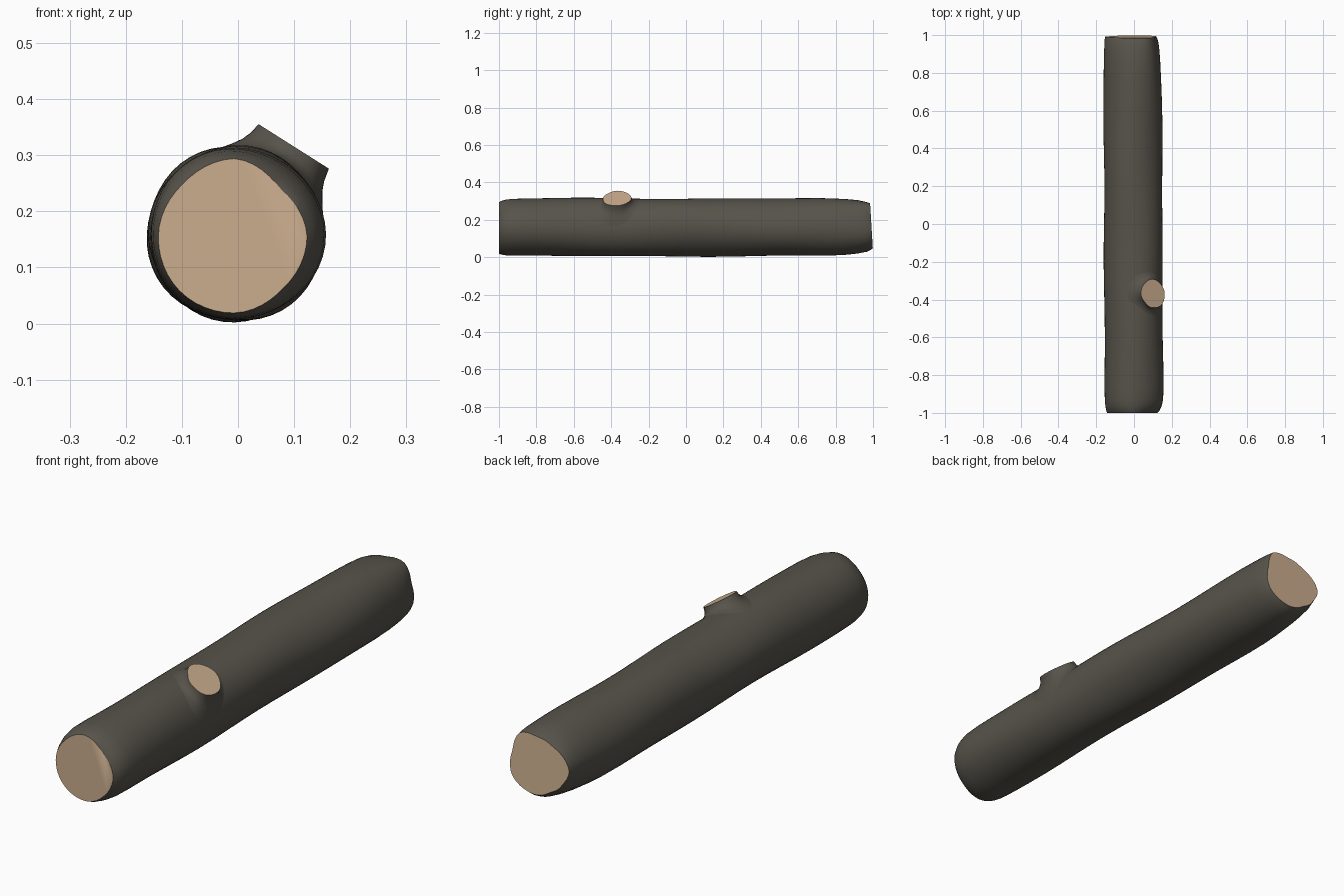
import bpy, bmesh, math
from mathutils import Vector

if "Cube" in bpy.data.objects:
    bpy.data.objects.remove(bpy.data.objects["Cube"])

N = 48


def material(name, rgb):
    m = bpy.data.materials.new(name)
    m.diffuse_color = (*rgb, 1)
    m.use_nodes = True
    m.node_tree.nodes["Principled BSDF"].inputs["Base Color"].default_value = m.diffuse_color
    return m


bark = material("dark bark", (0.095, 0.087, 0.070))
wood = material("cut wood", (0.60, 0.42, 0.27))


def radius(table, a):
    """Smooth periodic radius from (degrees, radius) pairs."""
    d = math.degrees(a) % 360
    t = [(table[-1][0] - 360, table[-1][1])] + table + [(table[0][0] + 360, table[0][1])]
    for (a0, r0), (a1, r1) in zip(t, t[1:]):
        if a0 <= d <= a1:
            s = (d - a0) / (a1 - a0)
            s = s * s * (3 - 2 * s) * 0.6 + s * 0.4
            return r0 + (r1 - r0) * s


def loft(name, rings, cap_start, cap_end):
    bm = bmesh.new()
    vr = [[bm.verts.new(p) for p in ring] for ring in rings]
    for a, b in zip(vr, vr[1:]):
        for i in range(N):
            j = (i + 1) % N
            bm.faces.new((a[i], a[j], b[j], b[i]))
    for ring, use in ((vr[0], cap_start), (vr[-1], cap_end)):
        if use:
            bm.faces.new(ring).material_index = 1
    bmesh.ops.recalc_face_normals(bm, faces=bm.faces)
    me = bpy.data.meshes.new(name)
    bm.to_mesh(me)
    bm.free()
    me.materials.append(bark)
    me.materials.append(wood)
    ob = bpy.data.objects.new(name, me)
    bpy.context.collection.objects.link(ob)
    bpy.context.view_layer.objects.active = ob
    ob.select_set(True)
    bpy.ops.object.shade_smooth_by_angle(angle=math.radians(42))
    ob.select_set(False)
    return ob


# Log: round trunk blending into irregular sawn ends
front_cap = [(0, .130), (45, .119), (90, .139), (135, .131), (180, .135),
             (225, .137), (270, .136), (315, .127)]
back_cap = [(16, .122), (52, .144), (90, .118), (121, .117), (174, .147),
            (205, .124), (236, .110), (289, .120), (332, .132)]
stations = [(-1, 1), (-.988, .65), (-.965, .3), (-.93, .08), (-.87, 0)]
stations += [(-.8 + .1 * k, 0) for k in range(15)]
stations += [(.7, .02), (.78, .08), (.86, .2), (.92, .36), (.96, .58), (.98, .8), (.992, 1)]

rings = []
for y, w in stations:
    table, ex, ez = (front_cap, -.007, .155) if y < 0 else (back_cap, -.008, .165)
    ring = []
    for i in range(N):
        a = 2 * math.pi * i / N
        r = .1545 + .0022 * math.sin(3 * a + 5 * y) + .0018 * math.sin(2 * a - 9 * y)
        bx, bz = -.004 - .003 * math.sin(2.5 * y) + r * math.cos(a), .160 + r * math.sin(a)
        rc = radius(table, a)
        cx, cz = ex + rc * math.cos(a), ez + rc * math.sin(a)
        z = bz + (cz - bz) * w
        yy = y - (.06 * (z - .16) if y > .95 else 0)
        ring.append((bx + (cx - bx) * w, yy, max(z, 0)))
    rings.append(ring)
loft("log", rings, True, True)

# Knot: sawn branch stub flaring out of the trunk
out = Vector((.535, 0, .845))
side = Vector((.845, 0, -.535))
along = Vector((0, 1, 0))
base = Vector((-.003, -.365, .158))
knot_shape = [(0, .076), (45, .070), (90, .073), (135, .070), (180, .072),
              (225, .068), (270, .078), (310, .086)]
rings = []
for k, t in [(1.75, -.08), (1.5, .03), (1.3, .14), (1.15, .32), (1.06, .58), (1.02, .85), (1, 1)]:
    ring = []
    for i in range(N):
        a = 2 * math.pi * i / N
        r = radius(knot_shape, a) * k
        c, s = r * math.cos(a), r * math.sin(a)
        surf = math.sqrt(max(.156 ** 2 - c * c, .0004))
        ring.append(base + side * c + along * s + out * (surf * (1 - t) + .188 * t))
    rings.append(ring)
loft("branch_stub", rings, False, True)
